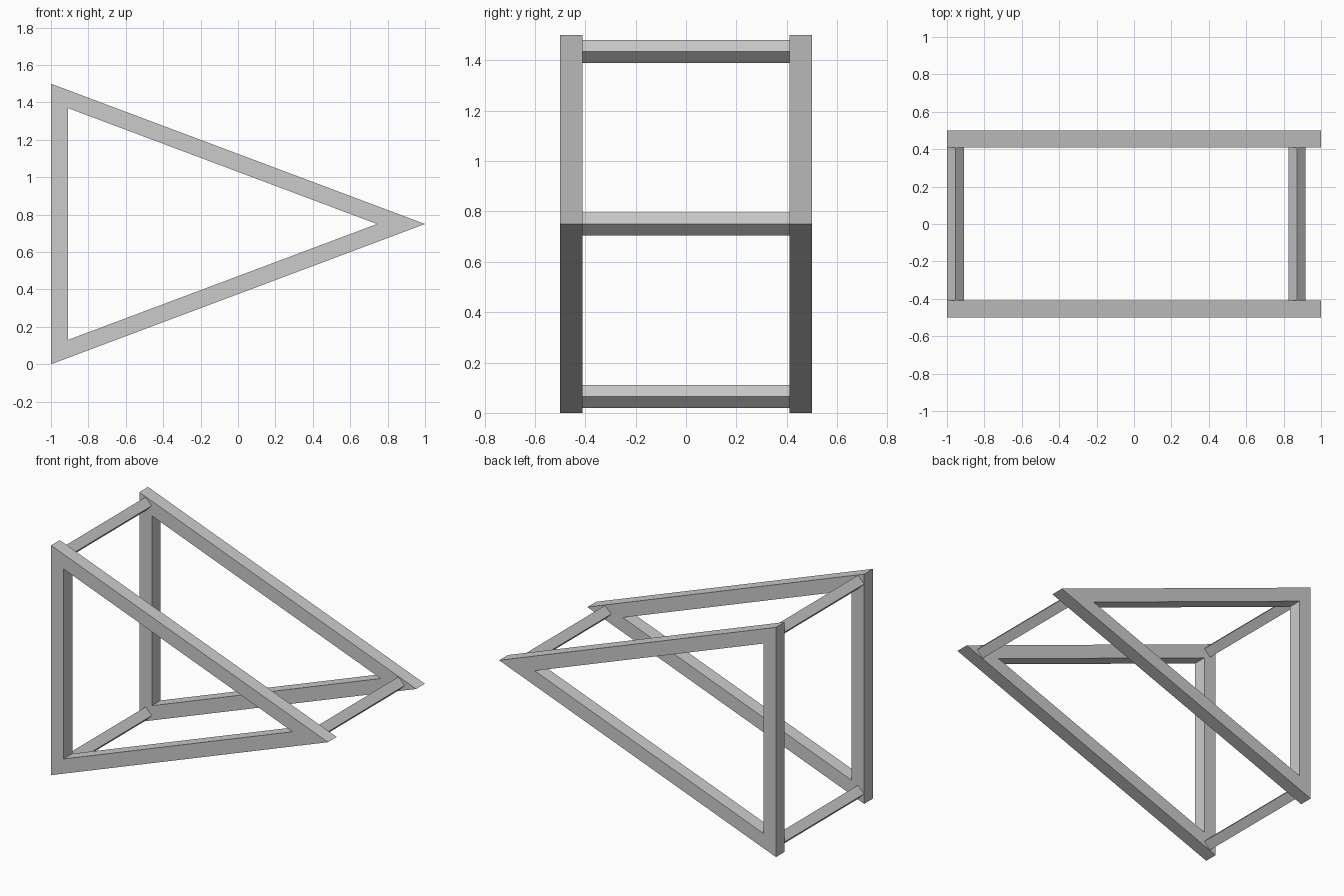
import bpy, bmesh, math

if "Cube" in bpy.data.objects:
    bpy.data.objects.remove(bpy.data.objects["Cube"])

W = 0.09                                   # bar width
HALF_Y = 0.5
SLOPE = 0.375


def triangle(inset):
    """Corners of the side triangle (x, z), moved inward by inset."""
    rise = inset * math.hypot(1, SLOPE)
    x0 = -1 + inset
    z0 = SLOPE * inset + rise
    return [(x0, z0), (1 - rise / SLOPE, 0.75), (x0, 1.5 - z0)]


def finish(name, bm):
    bmesh.ops.recalc_face_normals(bm, faces=bm.faces)
    mesh = bpy.data.meshes.new(name)
    bm.to_mesh(mesh)
    bm.free()
    bpy.context.collection.objects.link(bpy.data.objects.new(name, mesh))


def side_frame(name, y0, y1):
    bm = bmesh.new()
    # loops: outer and inner triangle on both faces
    loops = [[bm.verts.new((x, y, z)) for x, z in triangle(inset)]
             for inset, y in ((0, y0), (W, y0), (W, y1), (0, y1))]
    for k in range(4):
        a, b = loops[k], loops[(k + 1) % 4]
        for i in range(3):
            j = (i + 1) % 3
            bm.faces.new((a[i], a[j], b[j], b[i]))
    finish(name, bm)


def cross_bar(name, x, z):
    # four-sided bar standing on its edge
    r, y = W / 2, HALF_Y - W + 0.002
    bm = bmesh.new()
    ends = [[bm.verts.new((x + r * dx, s * y, z + r * dz))
             for dx, dz in ((1, 0), (0, 1), (-1, 0), (0, -1))] for s in (-1, 1)]
    for i in range(4):
        j = (i + 1) % 4
        bm.faces.new((ends[0][i], ends[0][j], ends[1][j], ends[1][i]))
    for end in ends:
        bm.faces.new(end)
    finish(name, bm)


# Two triangular side frames
side_frame("front_frame", -HALF_Y, -HALF_Y + W)
side_frame("back_frame", HALF_Y - W, HALF_Y)

# Cross bars joining the corners
for label, (x, z) in zip(("bottom", "tip", "top"), triangle(W / 2)):
    cross_bar(label + "_cross_bar", x, z)
